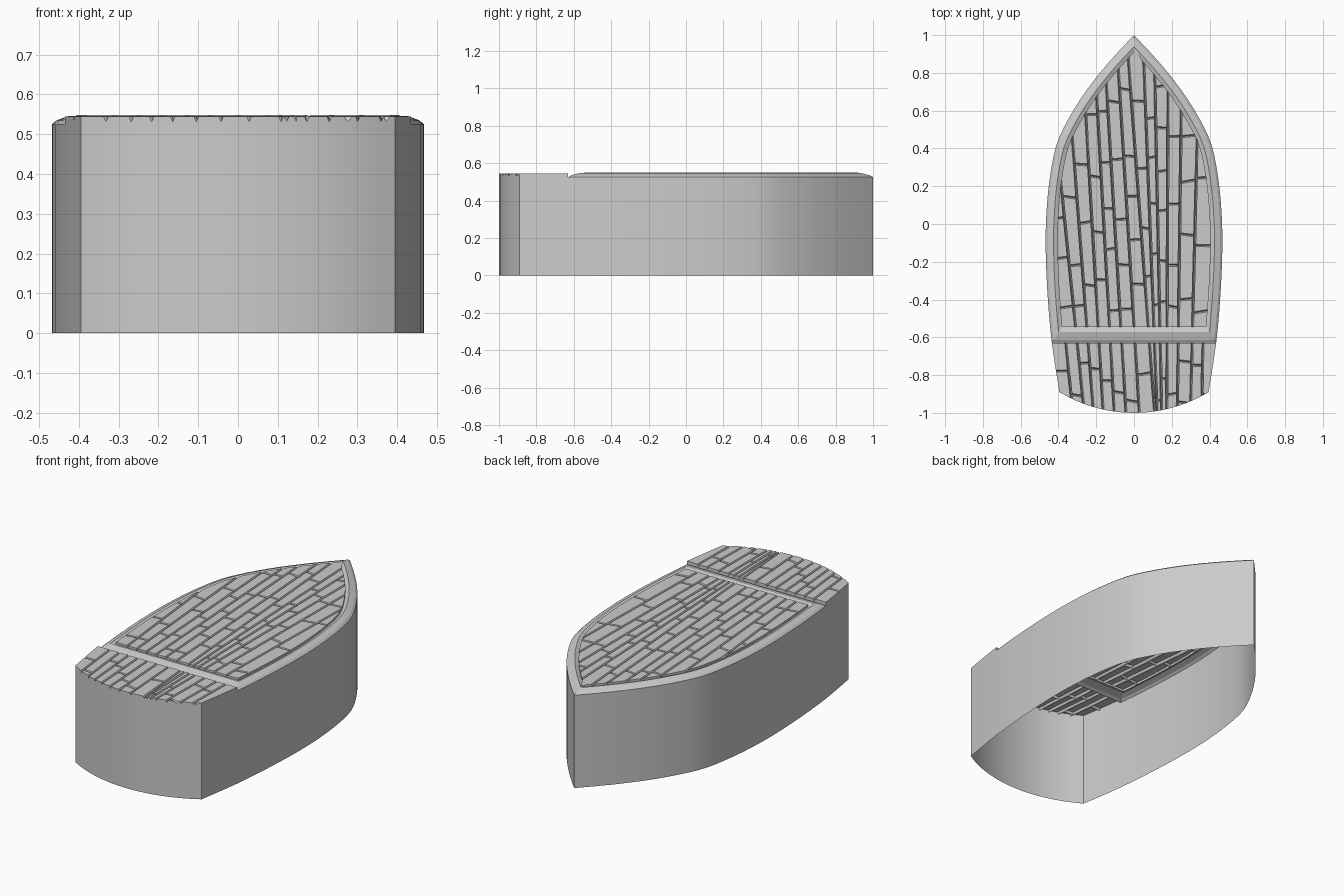
import bpy, bmesh, math, random
from mathutils import Vector

if "Cube" in bpy.data.objects:
    bpy.data.objects.remove(bpy.data.objects["Cube"])

random.seed(4)
GROOVE = 0.006      # half width of a plank seam
DEPTH = 0.013
BREAK_Y = -0.63     # where the aft deck meets the rail


def spline(pts, n=3):
    """Catmull-Rom curve through the points."""
    out = []
    p = [pts[0]] + pts + [pts[-1]]
    for i in range(1, len(p) - 2):
        a, b, c, d = (Vector(q) for q in p[i - 1:i + 3])
        for k in range(n):
            t = k / n
            out.append(0.5 * (2 * b + (c - a) * t + (2 * a - 5 * b + 4 * c - d) * t * t
                              + (3 * b - a - 3 * c + d) * t ** 3))
    return out + [Vector(pts[-1])]


def mirror_back(half):
    """Left half of an outline, walked in the opposite direction."""
    return [Vector((-p.x, p.y)) for p in reversed(half) if p.x > 1e-5]


def inset(poly, d, aft_scale):
    """Move every edge of a CCW outline inwards; the straight aft edge moves further."""
    n, out = len(poly), []
    for i in range(n):
        a, b, c = poly[i - 1], poly[i], poly[(i + 1) % n]
        u, v = (b - a).normalized(), (c - b).normalized()
        n1, n2 = Vector((-u.y, u.x)), Vector((-v.y, v.x))
        d1 = d * (aft_scale if n1.y > 0.999 else 1)
        d2 = d * (aft_scale if n2.y > 0.999 else 1)
        det = n1.x * n2.y - n1.y * n2.x
        if abs(det) < 1e-4:
            out.append(b + n1 * d1)
        else:
            out.append(b + Vector((d1 * n2.y - d2 * n1.y, n1.x * d2 - n2.x * d1)) / det)
    return out


def finish(bm, name, angle=30):
    me = bpy.data.meshes.new(name)
    bm.to_mesh(me)
    bm.free()
    ob = bpy.data.objects.new(name, me)
    bpy.context.collection.objects.link(ob)
    bpy.ops.object.select_all(action='DESELECT')
    ob.select_set(True)
    bpy.context.view_layer.objects.active = ob
    bpy.ops.object.shade_smooth_by_angle(angle=math.radians(angle))
    return ob


def loft(name, rings, angle):
    """Skin a list of (outline, z) rings."""
    bm = bmesh.new()
    rows = [[bm.verts.new((p.x, p.y, z)) for p in poly] for poly, z in rings]
    for lo, hi in zip(rows, rows[1:]):
        for i in range(len(lo)):
            j = (i + 1) % len(lo)
            bm.faces.new((lo[i], lo[j], hi[j], hi[i]))
    return finish(bm, name, angle)


def plank_deck(name, poly, z, skirt_z, seams):
    """Flat deck scored with V-shaped seams and butt joints."""
    bm = bmesh.new()
    bm.faces.new([bm.verts.new((p.x, p.y, z)) for p in poly])
    sunk = []

    def score(geom_fn, co, no):
        for off in (-GROOVE, 0, GROOVE):
            r = bmesh.ops.bisect_plane(bm, geom=geom_fn(), dist=1e-6,
                                       plane_co=co + no * off, plane_no=no)
            if off == 0:
                sunk.extend(g for g in r['geom_cut'] if isinstance(g, bmesh.types.BMVert))

    # long seams
    for x, slope in seams:
        score(lambda: bm.verts[:] + bm.edges[:] + bm.faces[:],
              Vector((x, -0.54, z)), Vector((1, -slope, 0)).normalized())

    # staggered butt joints inside each plank
    edges = [(-2, 0)] + seams + [(2, 0)]
    y_lo, y_hi = min(p.y for p in poly), max(p.y for p in poly)
    for (xa, sa), (xb, sb) in zip(edges, edges[1:]):
        def plank_geom():
            faces = []
            for f in bm.faces:
                c = f.calc_center_median()
                left, right = xa + sa * (c.y + 0.54), xb + sb * (c.y + 0.54)
                if left + GROOVE < c.x < right - GROOVE:
                    faces.append(f)
            return (list({v for f in faces for v in f.verts})
                    + list({e for f in faces for e in f.edges}) + faces)
        y = y_lo + random.uniform(0.05, 0.28)
        xm = (max(xa, -0.42) + min(xb, 0.42)) / 2
        while y < y_hi - 0.04:
            tilt = random.uniform(-0.2, 0.2)
            score(plank_geom, Vector((xm, y, z)), Vector((tilt, 1, 0)).normalized())
            y += random.uniform(0.2, 0.36)

    for v in set(sunk):
        v.co.z = z - DEPTH
    # short skirt around the rim
    rim = [e for e in bm.edges if e.is_boundary]
    ext = bmesh.ops.extrude_edge_only(bm, edges=rim)
    for g in ext['geom']:
        if isinstance(g, bmesh.types.BMVert):
            g.co.z = skirt_z
    bmesh.ops.recalc_face_normals(bm, faces=bm.faces[:])
    return finish(bm, name, 15)


# hull outline: curved stern, then the side up to the bow
R = 0.764
stern = [Vector((x, -1 + R - math.sqrt(R * R - x * x)))
         for x in [0.395 * i / 8 for i in range(8)]]
side = spline([(0.395, -0.89), (0.435, BREAK_Y), (0.458, -0.37), (0.468, -0.12), (0.463, 0.07),
               (0.445, 0.25), (0.41, 0.42), (0.345, 0.56), (0.25, 0.71), (0.13, 0.86), (0, 1)])
half = stern + side
hull_outline = half + mirror_back(half)
loft("hull", [(hull_outline, 0), (hull_outline, 0.525)], 30)

# rail around the foredeck, including the cross beam
fore_half = [p for p in side if p.y > BREAK_Y - 1e-4]
rail_outline = fore_half + mirror_back(fore_half)
profile = [(0, 0.525), (0.012, 0.535), (0.042, 0.546), (0.062, 0.537)]
loft("rail", [(inset(rail_outline, d, 1.37), z) for d, z in profile], 12)

# seams: (x at y = -0.54, x further forward, y there)
marks = [(-0.31, -0.36, -0.05), (-0.25, -0.33, 0.5), (-0.19, -0.26, 0.65), (-0.13, -0.2, 0.72),
         (-0.07, -0.15, 0.8), (0, -0.085, 0.85), (0.075, -0.03, 0.87), (0.105, 0.05, 0.9),
         (0.137, 0.11, 0.78), (0.175, 0.18, 0.68), (0.235, 0.25, 0.6), (0.31, 0.335, 0.48)]
seams = [(a, (b - a) / (y + 0.54)) for a, b, y in marks]

plank_deck("foredeck", inset(rail_outline, 0.062, 1.37), 0.549, 0.536, seams)

aft_half = [p for p in half if p.y < BREAK_Y + 1e-4]
plank_deck("aft_deck", aft_half + mirror_back(aft_half), 0.545, 0.525,
           [(-0.37, -0.1)] + seams + [(0.367, 0.02)])
